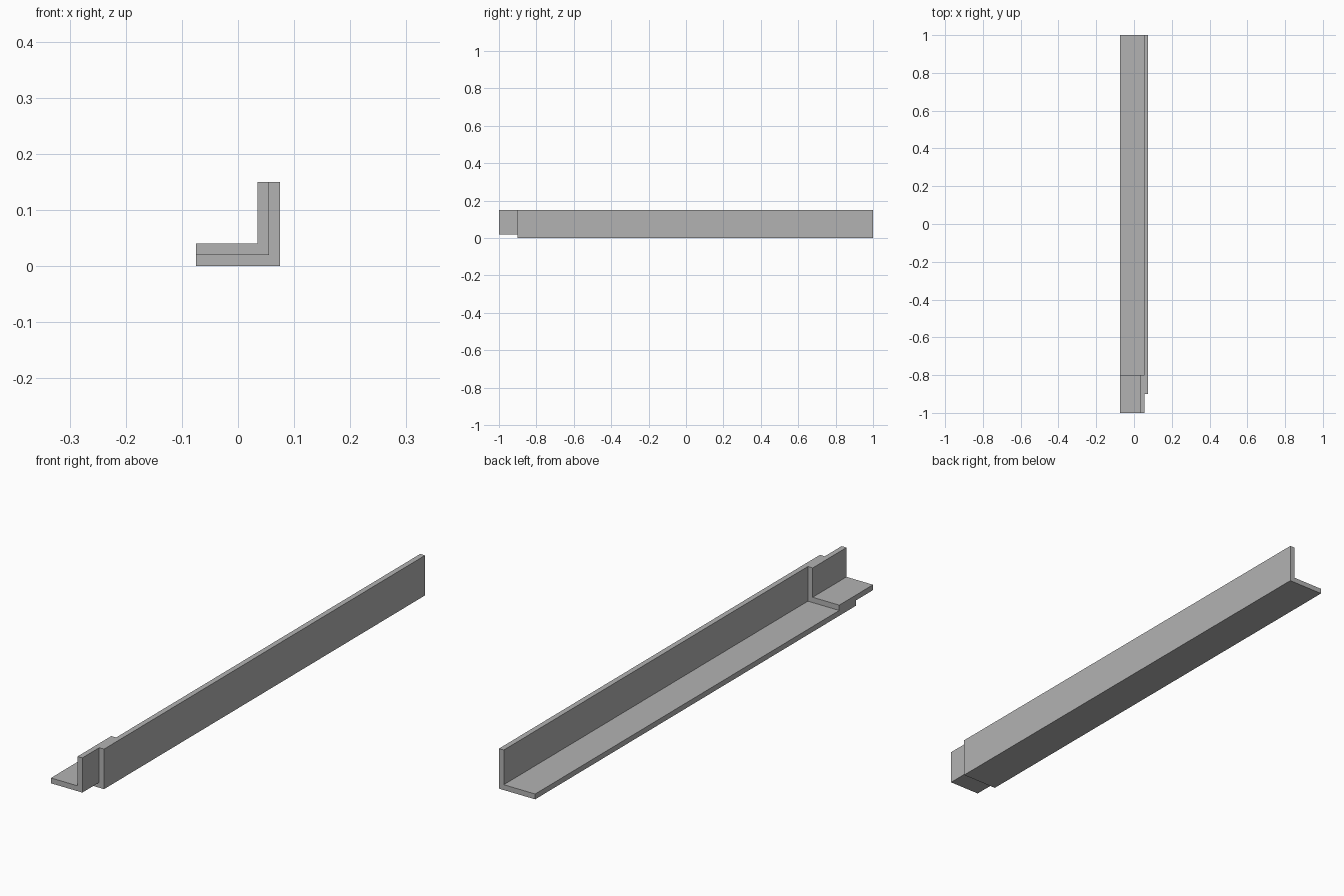
import bpy
import bmesh

default = bpy.data.objects.get("Cube")
if default:
    bpy.data.objects.remove(default, do_unlink=True)

# Plain grey metal
steel = bpy.data.materials.new("grey_steel")
steel.use_nodes = True
grey = (0.45, 0.45, 0.45, 1.0)
steel.diffuse_color = grey
steel.node_tree.nodes["Principled BSDF"].inputs["Base Color"].default_value = grey

WALL = 0.02


def angle_bar(name, left, right, bottom, top, front, back):
    """Extrude an L section, with its corner at the lower right, along y."""
    section = [(left, bottom), (right, bottom), (right, top),
               (right - WALL, top), (right - WALL, bottom + WALL),
               (left, bottom + WALL)]
    bm = bmesh.new()
    face = bm.faces.new([bm.verts.new((x, front, z)) for x, z in section])
    result = bmesh.ops.extrude_face_region(bm, geom=[face])
    moved = [v for v in result["geom"] if isinstance(v, bmesh.types.BMVert)]
    bmesh.ops.translate(bm, verts=moved, vec=(0, back - front, 0))
    bmesh.ops.recalc_face_normals(bm, faces=bm.faces)
    mesh = bpy.data.meshes.new(name)
    bm.to_mesh(mesh)
    bm.free()
    mesh.materials.append(steel)
    obj = bpy.data.objects.new(name, mesh)
    bpy.context.collection.objects.link(obj)
    return obj


# Long outer rail
angle_bar("long_rail", -0.075, 0.075, 0.0, 0.15, -0.9, 1.0)

# Short joining piece nested inside the front end of the rail
angle_bar("splice_piece", -0.075, 0.075 - WALL, WALL, 0.15, -1.0, -0.8)
